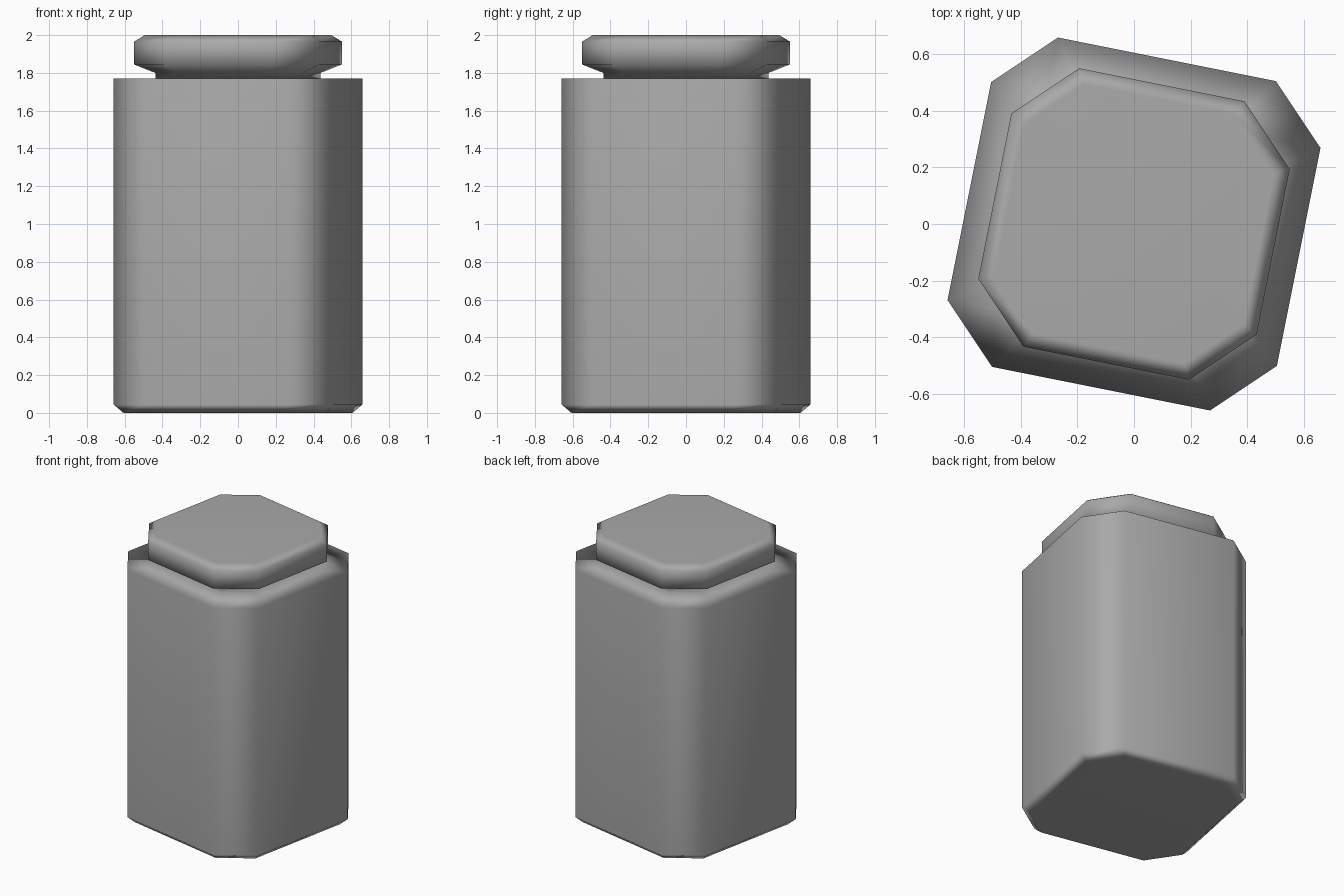
import bpy, bmesh, math

cube = bpy.data.objects.get("Cube")
if cube:
    bpy.data.objects.remove(cube, do_unlink=True)

# One plain grey for the whole jar
grey = bpy.data.materials.new("plain_grey")
grey.use_nodes = True
colour = (0.4, 0.4, 0.4, 1)
grey.diffuse_color = colour
grey.node_tree.nodes["Principled BSDF"].inputs["Base Color"].default_value = colour

TWIST = math.radians(-11.3)


def ring(bm, side, corner, z):
    """Square with cut corners: distances from the axis to the sides and cuts."""
    half = corner * math.sqrt(2) - side
    verts = []
    for quarter in range(4):
        for y in (-half, half):
            angle = TWIST + quarter * math.pi / 2
            c, s = math.cos(angle), math.sin(angle)
            verts.append(bm.verts.new((side * c - y * s, side * s + y * c, z)))
    return verts


def stack(name, levels):
    """Join the rings upward, cap both ends and shade by face area."""
    bm = bmesh.new()
    rings = [ring(bm, *level) for level in levels]
    for low, high in zip(rings, rings[1:]):
        for i in range(8):
            j = (i + 1) % 8
            bm.faces.new((low[i], low[j], high[j], high[i]))
    bm.faces.new(rings[0][::-1])
    bm.faces.new(rings[-1])
    for face in bm.faces:
        face.smooth = True
    mesh = bpy.data.meshes.new(name)
    bm.to_mesh(mesh)
    bm.free()
    mesh.materials.append(grey)
    obj = bpy.data.objects.new(name, mesh)
    bpy.context.collection.objects.link(obj)
    weighted = obj.modifiers.new("area_normals", 'WEIGHTED_NORMAL')
    weighted.mode = 'FACE_AREA'
    return obj


# Tall body with a bevelled foot and a flat shoulder
stack("jar_body", [(0.545, 0.645, 0), (0.594, 0.698, 0.045),
                   (0.594, 0.698, 1.77), (0.395, 0.46, 1.77)])

# Lid with its narrow neck, flared underside and bevelled top
stack("jar_lid", [(0.395, 0.46, 1.77), (0.395, 0.46, 1.80), (0.502, 0.566, 1.845),
                  (0.502, 0.566, 1.965), (0.45, 0.51, 2.0)])
